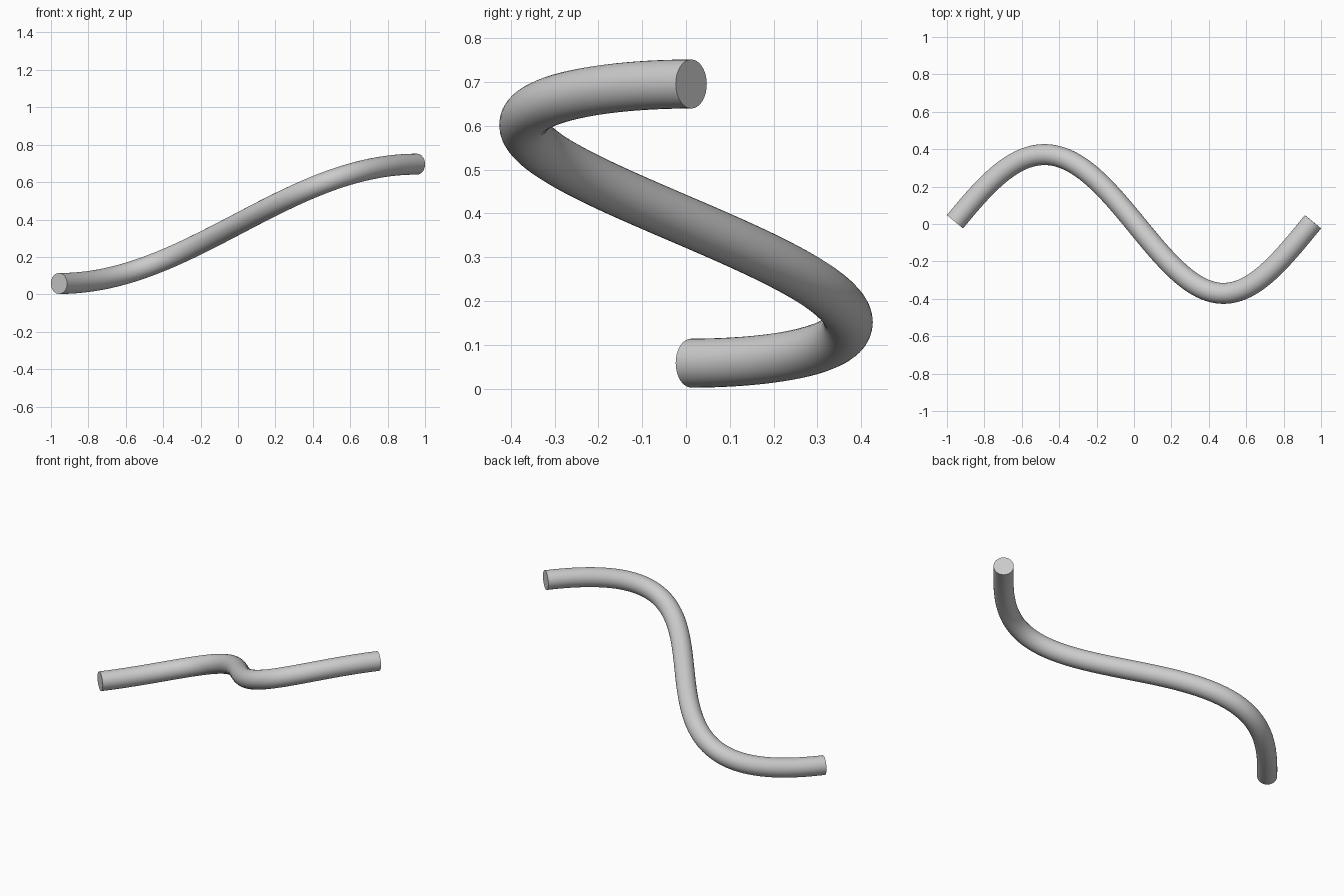
import bpy
from math import sin, cos, pi, radians

cube = bpy.data.objects.get("Cube")
if cube:
    bpy.data.objects.remove(cube, do_unlink=True)

HALF_LENGTH = 0.957
RADIUS = 0.056
STEPS = 96

# Plain grey material
grey = bpy.data.materials.new("light_grey")
grey.use_nodes = True
colour = (0.6, 0.6, 0.6, 1)
grey.diffuse_color = colour
grey.node_tree.nodes["Principled BSDF"].inputs["Base Color"].default_value = colour


def centre_line(t):
    """One full sideways wave while rising with level ends; t runs from -1 to 1."""
    x = HALF_LENGTH * t
    y = -0.371 * sin(pi * t) + 0.012 * cos(pi * t) ** 2
    z = 0.377 + 0.319 * sin(pi * t / 2)
    return x, y, z, 1


# Round tube swept along the wave, with flat closed ends
path = bpy.data.curves.new("wavy_tube", "CURVE")
path.dimensions = "3D"
path.bevel_depth = RADIUS
path.bevel_resolution = 14
path.use_fill_caps = True
spline = path.splines.new("POLY")
spline.points.add(STEPS)
for i, point in enumerate(spline.points):
    point.co = centre_line(2 * i / STEPS - 1)
path.materials.append(grey)

tube = bpy.data.objects.new("wavy_tube", path)
bpy.context.collection.objects.link(tube)
bpy.ops.object.select_all(action="DESELECT")
bpy.context.view_layer.objects.active = tube
tube.select_set(True)
bpy.ops.object.convert(target="MESH")

# Weld the caps to the wall, then smooth the wall and keep the rims sharp
mesh = bpy.context.object.data
import bmesh
bm = bmesh.new()
bm.from_mesh(mesh)
bmesh.ops.remove_doubles(bm, verts=bm.verts, dist=0.0001)
bmesh.ops.recalc_face_normals(bm, faces=bm.faces)
bm.to_mesh(mesh)
bm.free()
bpy.ops.object.shade_smooth_by_angle(angle=radians(40))
